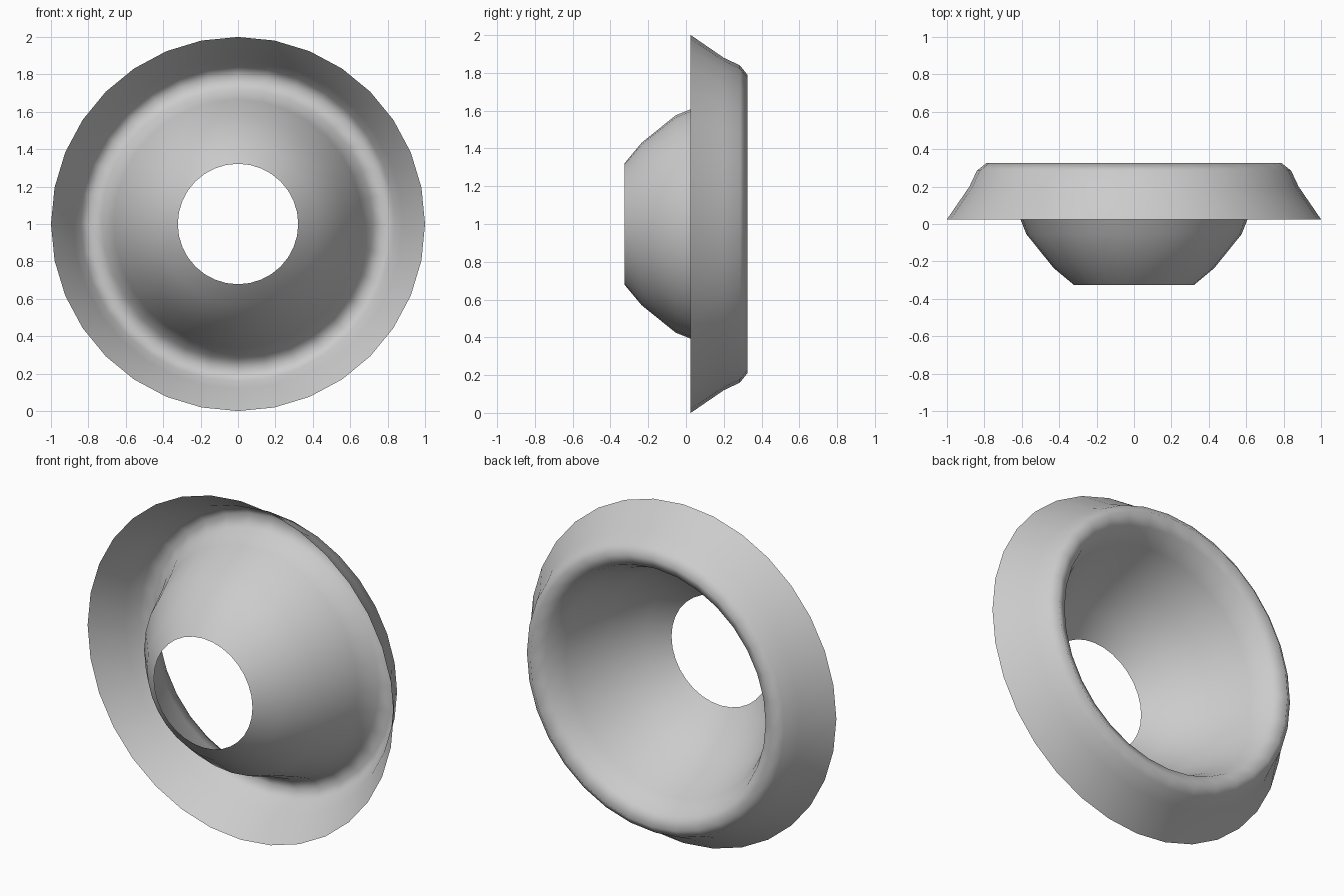
import bpy, bmesh
from math import pi
from mathutils import Matrix, Vector

if "Cube" in bpy.data.objects:
    bpy.data.objects.remove(bpy.data.objects["Cube"])

# Radius / depth profile: hole edge, bowl wall, rolled rim, flared skirt
PROFILE = [(0.322, -0.325), (0.43, -0.235), (0.575, -0.055), (0.665, 0.17),
           (0.72, 0.285), (0.79, 0.325), (0.84, 0.285), (0.88, 0.2), (1.0, 0.025)]
SIDES = 32

# Lathe the thin sheet around the front-to-back axis
bm = bmesh.new()
verts = [bm.verts.new((0, y, r)) for r, y in PROFILE]
edges = [bm.edges.new(pair) for pair in zip(verts, verts[1:])]
bmesh.ops.spin(bm, geom=verts + edges, cent=(0, 0, 0), axis=(0, 1, 0),
               angle=2 * pi, steps=SIDES, use_duplicate=False)
bmesh.ops.remove_doubles(bm, verts=bm.verts, dist=0.001)
bmesh.ops.recalc_face_normals(bm, faces=bm.faces)
bmesh.ops.transform(bm, matrix=Matrix.Translation(Vector((0, 0, 1))), verts=bm.verts)
for face in bm.faces:
    face.smooth = True

mesh = bpy.data.meshes.new("flared_bowl_ring")
bm.to_mesh(mesh)
bm.free()
bpy.context.collection.objects.link(bpy.data.objects.new("flared_bowl_ring", mesh))
